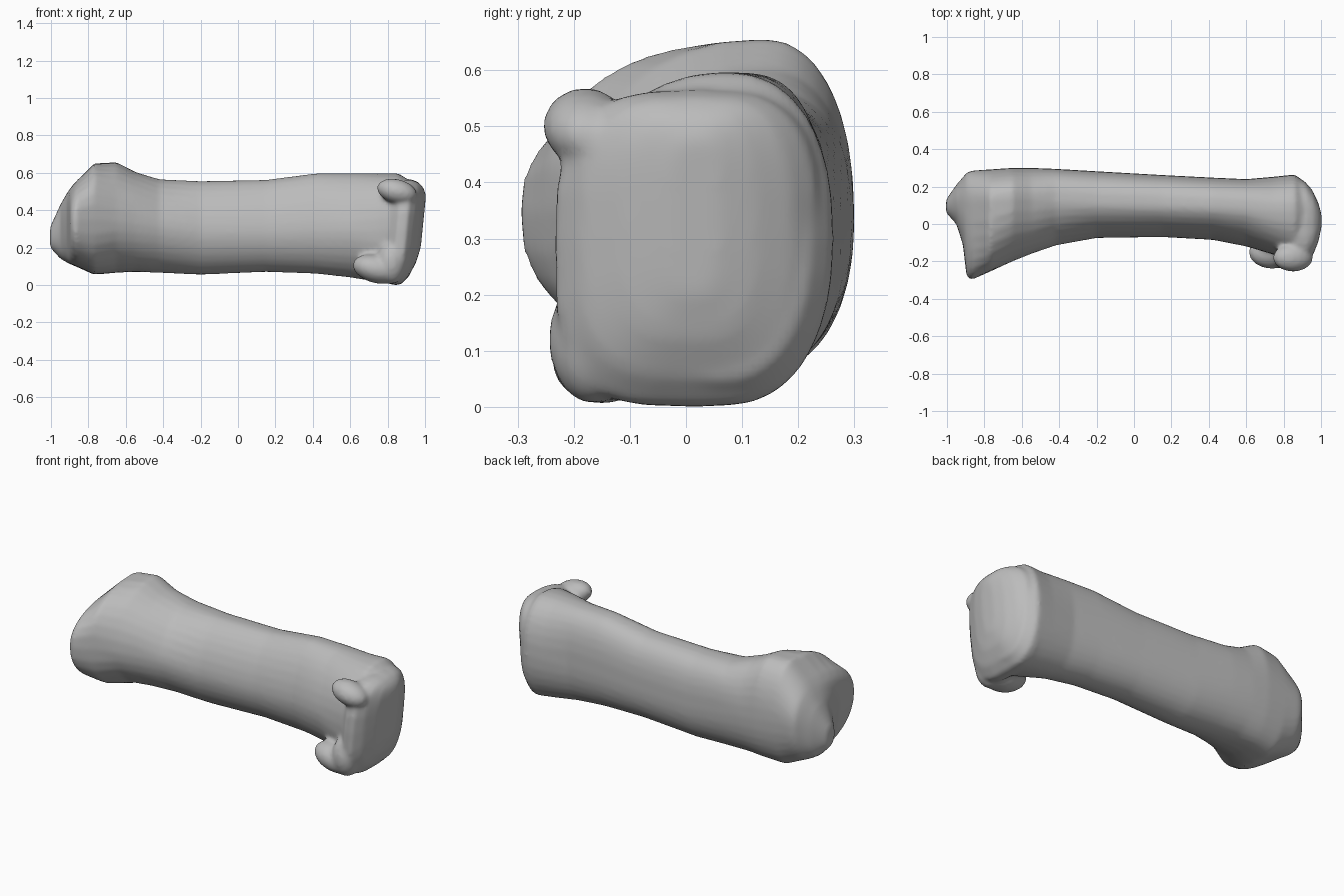
import bpy, bmesh, math
from mathutils import Matrix, Vector

cube = bpy.data.objects.get("Cube")
if cube:
    bpy.data.objects.remove(cube, do_unlink=True)

bone_grey = bpy.data.materials.new("bone_grey")
bone_grey.use_nodes = True
colour = (0.5, 0.5, 0.5, 1)
bone_grey.diffuse_color = colour
bone_grey.node_tree.nodes["Principled BSDF"].inputs["Base Color"].default_value = colour

SIDES = 32
# Corner exponents (back top, front top, front bottom, back bottom): low is boxy, one is round
TIP = (0.95, 0.9, 0.9, 0.9)
FLARE = (0.98, 0.78, 0.8, 0.9)
NECK = (0.9, 0.95, 1.0, 0.9)
SHAFT = (0.72, 1.12, 1.05, 0.92)
HEAD = (0.85, 0.95, 0.9, 0.9)
PLATE = (0.65, 0.65, 0.58, 0.72)

bm = bmesh.new()


def section(x, front, back, low, high, crest, waist, corners, lean):
    """Lopsided rounded outline: crest is the y of its top, waist the z of its sides."""
    ring = []
    for i in range(SIDES):
        angle = math.tau * i / SIDES
        c, s = math.cos(angle), math.sin(angle)
        exponent = corners[i * 4 // SIDES]
        y = crest + abs(c) ** exponent * (back - crest if c > 0 else front - crest)
        z = waist + abs(s) ** exponent * (high - waist if s > 0 else low - waist)
        ring.append(bm.verts.new((x + lean * (z - 0.4), y, z)))
    return ring


def loft(stations, lean=0.0):
    rings = [section(*station, lean) for station in stations]
    for a, b in zip(rings, rings[1:]):
        for i in range(SIDES):
            j = (i + 1) % SIDES
            bm.faces.new((a[i], a[j], b[j], b[i]))
    bm.faces.new(rings[0][::-1])
    bm.faces.new(rings[-1])


def knob(centre, radii, tilt=0.0):
    matrix = (Matrix.Translation(Vector(centre)) @ Matrix.Rotation(tilt, 4, "Y")
              @ Matrix.Diagonal((*radii, 1)))
    bmesh.ops.create_uvsphere(bm, u_segments=24, v_segments=16, radius=1, matrix=matrix)


# Shaft with the flared base: x, front, back, low, high, crest, waist
loft([
    (-1.005, 0.06, 0.13, 0.2, 0.31, 0.1, 0.25, TIP),
    (-0.95, 0.0, 0.21, 0.14, 0.43, 0.12, 0.28, TIP),
    (-0.915, -0.11, 0.25, 0.12, 0.49, 0.12, 0.33, TIP),
    (-0.895, -0.28, 0.275, 0.11, 0.52, 0.12, 0.35, TIP),
    (-0.87, -0.3, 0.285, 0.1, 0.55, 0.12, 0.35, FLARE),
    (-0.77, -0.255, 0.292, 0.055, 0.65, 0.13, 0.35, FLARE),
    (-0.65, -0.2, 0.3, 0.065, 0.657, 0.14, 0.34, NECK),
    (-0.55, -0.16, 0.3, 0.07, 0.605, 0.13, 0.33, NECK),
    (-0.42, -0.115, 0.295, 0.065, 0.565, 0.12, 0.31, SHAFT),
    (-0.2, -0.075, 0.282, 0.055, 0.555, 0.11, 0.28, SHAFT),
    (0.15, -0.07, 0.262, 0.07, 0.562, 0.1, 0.28, SHAFT),
    (0.42, -0.085, 0.248, 0.06, 0.597, 0.09, 0.29, SHAFT),
    (0.6, -0.12, 0.24, 0.04, 0.597, 0.08, 0.29, SHAFT),
    (0.75, -0.165, 0.253, 0.015, 0.597, 0.07, 0.29, HEAD),
    (0.86, -0.21, 0.265, 0.0, 0.597, 0.07, 0.3, HEAD),
    (0.92, -0.15, 0.22, 0.05, 0.555, 0.06, 0.3, HEAD),
])

# Rounded end plate, leaning outward at the top
loft([
    (0.82, -0.19, 0.225, 0.03, 0.55, 0.02, 0.29, PLATE),
    (0.86, -0.23, 0.252, 0.0, 0.565, 0.02, 0.29, PLATE),
    (0.91, -0.235, 0.235, 0.0, 0.565, 0.02, 0.29, PLATE),
    (0.95, -0.185, 0.19, 0.05, 0.55, 0.02, 0.3, PLATE),
    (0.98, -0.11, 0.125, 0.12, 0.52, 0.02, 0.32, PLATE),
    (0.997, -0.03, 0.06, 0.2, 0.48, 0.02, 0.34, PLATE),
], 0.1)

# Upper and lower knuckles on the front of the end plate
knob((0.85, -0.18, 0.5), (0.11, 0.075, 0.065), 0.25)
knob((0.74, -0.15, 0.085), (0.13, 0.09, 0.075), 0.25)
knob((0.82, -0.165, 0.12), (0.08, 0.08, 0.115))

bmesh.ops.recalc_face_normals(bm, faces=bm.faces)
mesh = bpy.data.meshes.new("bone")
bm.to_mesh(mesh)
bm.free()
mesh.materials.append(bone_grey)
bone = bpy.data.objects.new("bone", mesh)
bpy.context.collection.objects.link(bone)

# Fuse the parts into one skin and soften the joins
fuse = bone.modifiers.new("fuse", "REMESH")
fuse.mode = "VOXEL"
fuse.voxel_size = 0.012
fuse.use_smooth_shade = True
soften = bone.modifiers.new("soften", "SMOOTH")
soften.factor = 0.5
soften.iterations = 8
